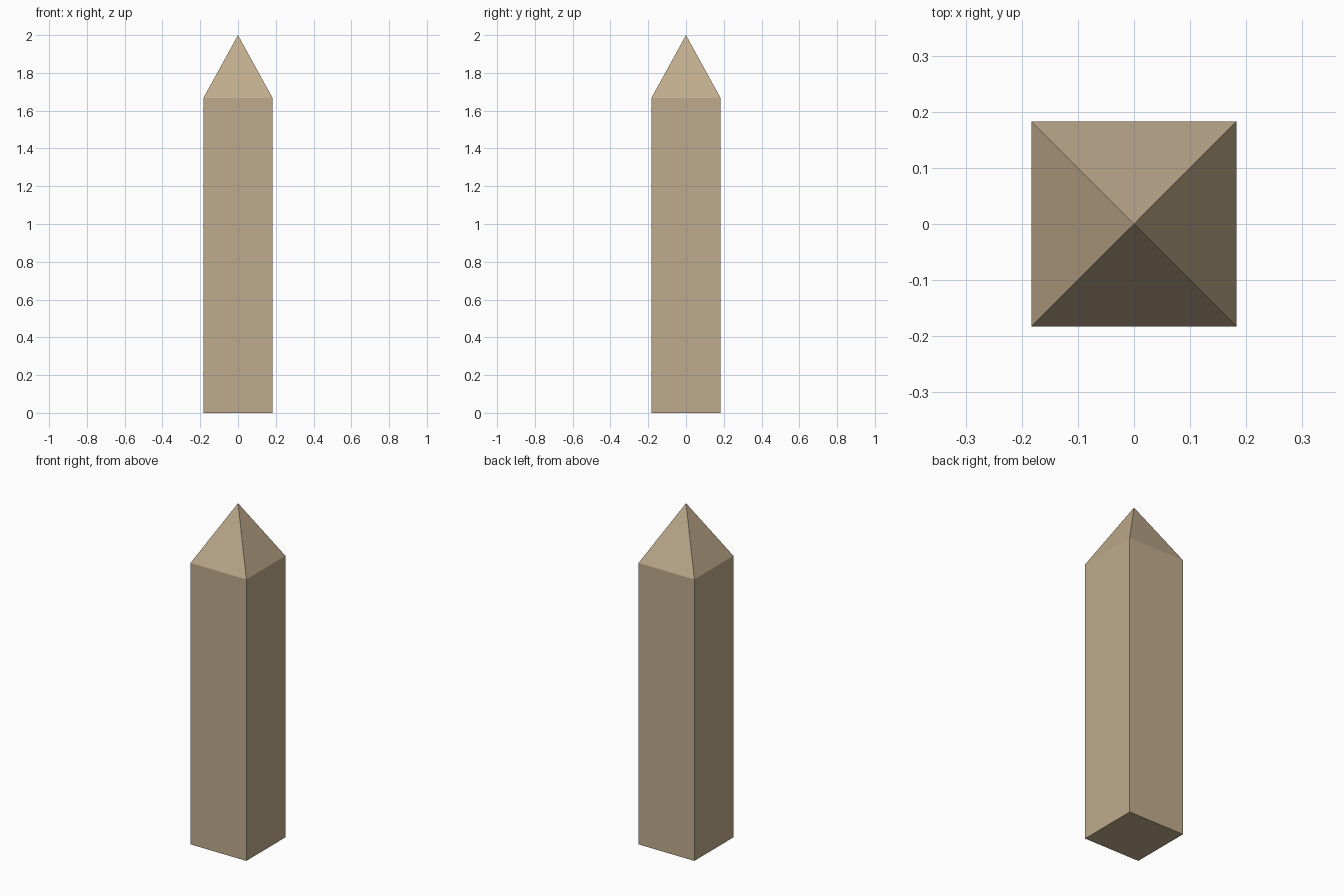
import bpy
import bmesh

if "Cube" in bpy.data.objects:
    bpy.data.objects.remove(bpy.data.objects["Cube"])

HALF, SHOULDER, TOP = 0.183, 1.667, 2.0

stone = bpy.data.materials.new("tan_stone")
stone.diffuse_color = (0.53, 0.41, 0.27, 1)
stone.use_nodes = True
stone.node_tree.nodes["Principled BSDF"].inputs["Base Color"].default_value = stone.diffuse_color

# Square shaft, its upper face poked up into a pyramid tip
bm = bmesh.new()
bmesh.ops.create_cube(bm, size=1)
for v in bm.verts:
    v.co = (v.co.x * 2 * HALF, v.co.y * 2 * HALF, (v.co.z + 0.5) * SHOULDER)
bm.normal_update()
cap = [f for f in bm.faces if f.normal.z > 0.9]
tip = bmesh.ops.poke(bm, faces=cap)["verts"][0]
tip.co.z = TOP
bm.normal_update()

mesh = bpy.data.meshes.new("obelisk")
bm.to_mesh(mesh)
bm.free()
mesh.materials.append(stone)
obelisk = bpy.data.objects.new("obelisk", mesh)
bpy.context.collection.objects.link(obelisk)
